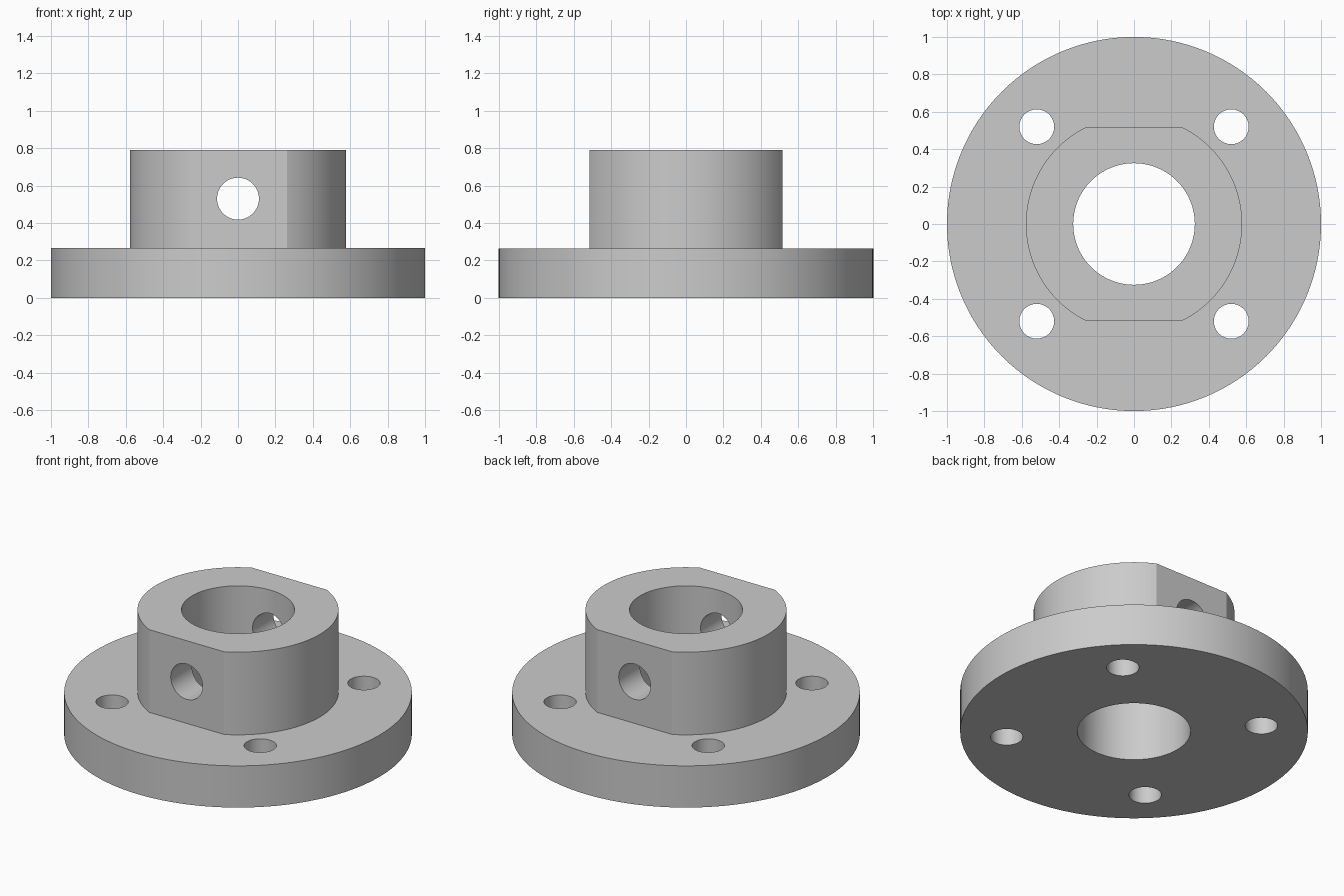
import bpy
import math

cube = bpy.data.objects.get("Cube")
if cube:
    bpy.data.objects.remove(cube, do_unlink=True)

FLANGE_H, TOTAL_H = 0.265, 0.79
FLAT_Y, BOLT = 0.515, 0.52

steel = bpy.data.materials.new("plain_grey")
steel.use_nodes = True
grey = (0.6, 0.6, 0.6, 1)
steel.diffuse_color = grey
steel.node_tree.nodes["Principled BSDF"].inputs["Base Color"].default_value = grey


def cylinder(name, radius, z0, z1, x=0, y=0, sides=128):
    bpy.ops.mesh.primitive_cylinder_add(vertices=sides, radius=radius, depth=z1 - z0,
                                        location=(x, y, (z0 + z1) / 2))
    ob = bpy.context.object
    ob.name = name
    ob.data.materials.append(steel)
    return ob


def combine(target, other, operation):
    """Apply a boolean and discard the second solid."""
    mod = target.modifiers.new(operation.title(), 'BOOLEAN')
    mod.operation = operation
    mod.solver = 'EXACT'
    mod.object = other
    bpy.context.view_layer.objects.active = target
    bpy.ops.object.modifier_apply(modifier=mod.name)
    bpy.data.objects.remove(other, do_unlink=True)


# Hub with two flats, front and back
hub = cylinder("hub", 0.578, 0.1, TOTAL_H)
for side in (-1, 1):
    bpy.ops.mesh.primitive_cube_add(size=1, location=(0, side * (FLAT_Y + 0.5), 0.5))
    block = bpy.context.object
    block.scale = (2, 1, 2)
    block.data.materials.append(steel)
    bpy.context.view_layer.update()
    combine(hub, block, 'DIFFERENCE')

# Round flange joined to the hub
body = cylinder("flanged_hub", 1.0, 0, FLANGE_H)
combine(body, hub, 'UNION')

# Central bore
combine(body, cylinder("bore_cutter", 0.325, -1, 2), 'DIFFERENCE')

# Four bolt holes
for x in (-BOLT, BOLT):
    for y in (-BOLT, BOLT):
        combine(body, cylinder("bolt_cutter", 0.093, -1, 1, x, y, 64), 'DIFFERENCE')

# Cross hole through both flats
pin = cylinder("cross_hole_cutter", 0.112, -0.47, 1.53, sides=64)
pin.rotation_euler.x = math.pi / 2
bpy.context.view_layer.update()
combine(body, pin, 'DIFFERENCE')

# Smooth curved walls, crisp rims and flats
bpy.ops.object.select_all(action='DESELECT')
body.select_set(True)
bpy.context.view_layer.objects.active = body
bpy.ops.object.shade_smooth_by_angle(angle=math.radians(15))
